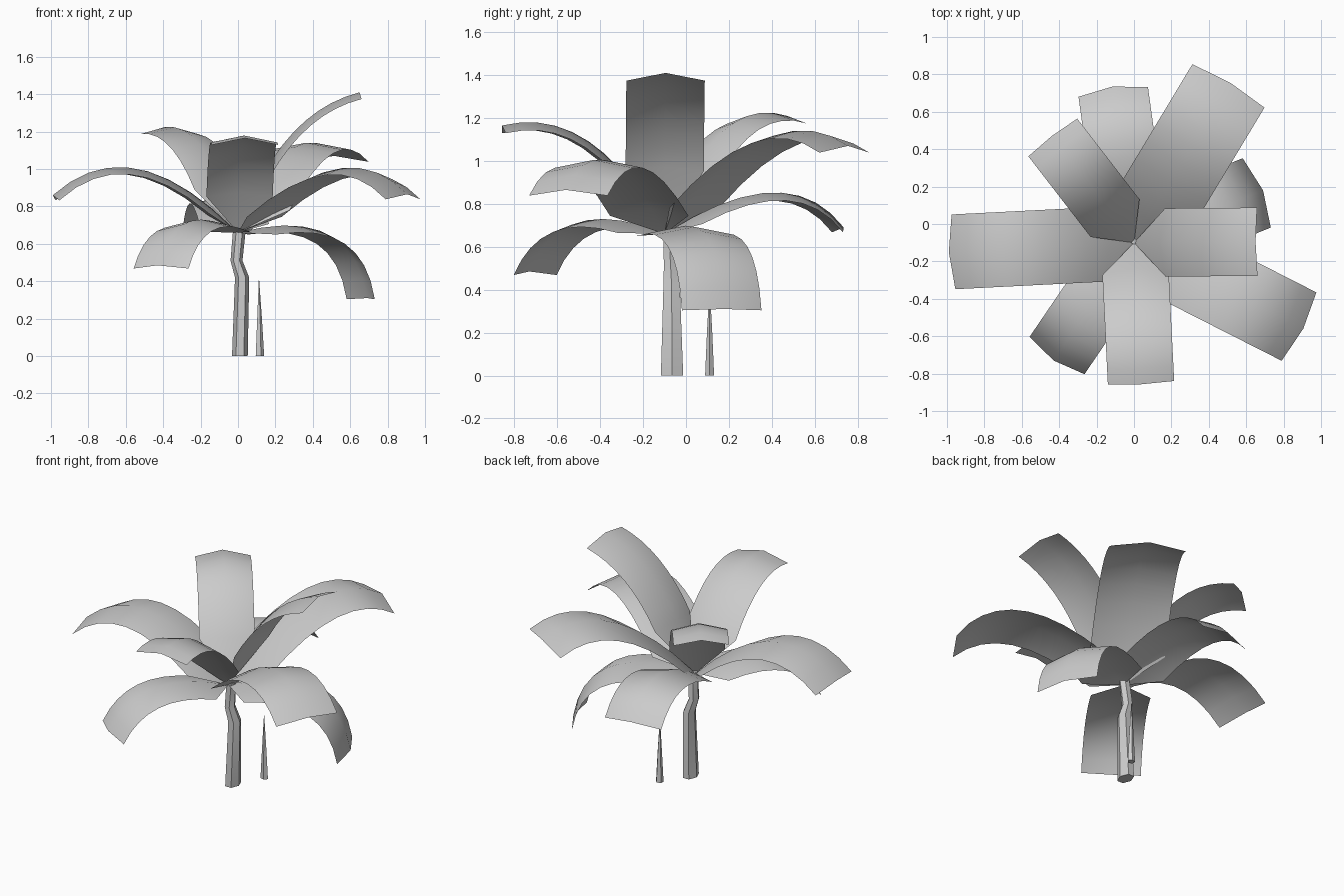
import bpy, math
from mathutils import Vector

if "Cube" in bpy.data.objects:
    bpy.data.objects.remove(bpy.data.objects["Cube"])

grey = bpy.data.materials.new("light_grey")
grey.diffuse_color = (0.6, 0.6, 0.6, 1)
grey.use_nodes = True
grey.node_tree.nodes["Principled BSDF"].inputs["Base Color"].default_value = grey.diffuse_color


def make(name, verts, faces, angle):
    mesh = bpy.data.meshes.new(name)
    mesh.from_pydata(verts, [], faces)
    mesh.materials.append(grey)
    mesh.update()
    ob = bpy.data.objects.new(name, mesh)
    bpy.context.collection.objects.link(ob)
    bpy.ops.object.select_all(action='DESELECT')
    ob.select_set(True)
    bpy.context.view_layer.objects.active = ob
    bpy.ops.object.shade_smooth_by_angle(angle=math.radians(angle))
    return ob


def tube(name, rings, sides, angle):
    """Loft of elliptical rings (cx, cy, z, rx, ry)."""
    verts = []
    for cx, cy, z, rx, ry in rings:
        for i in range(sides):
            a = math.tau * i / sides
            verts.append((cx + rx * math.cos(a), cy + ry * math.sin(a), z))
    faces = [(k * sides + i, k * sides + (i + 1) % sides,
              (k + 1) * sides + (i + 1) % sides, (k + 1) * sides + i)
             for k in range(len(rings) - 1) for i in range(sides)]
    faces.append(tuple(reversed(range(sides))))
    n = len(verts)
    faces.append(tuple(range(n - sides, n)))
    return make(name, verts, faces, angle)


ROOT = Vector((0, -0.1, 0.66))
START = 0.135    # distance from the stem where the blade reaches full width
FOLD = 0.037     # drop of the blade edges below the midrib
SEGS = 8


def leaf(name, tip_x, tip_y, tip_z, ctrl_r, ctrl_z, width):
    """Arched blade with a folded midrib and a pointed root."""
    out = Vector((tip_x - ROOT.x, tip_y - ROOT.y, 0))
    reach = out.length
    out.normalize()
    up = Vector((0, 0, 1))
    side = up.cross(out)
    a, b = reach - 2 * ctrl_r, 2 * ctrl_r
    t0 = 2 * START / (b + math.sqrt(b * b + 4 * a * START))
    verts, faces = [tuple(ROOT)], []
    for i in range(SEGS + 1):
        t = t0 + (1 - t0) * i / SEGS
        r = 2 * t * (1 - t) * ctrl_r + t * t * reach
        z = (1 - t) ** 2 * ROOT.z + 2 * t * (1 - t) * ctrl_z + t * t * tip_z
        dr = (1 - t) * ctrl_r + t * (reach - ctrl_r)
        dz = (1 - t) * (ctrl_z - ROOT.z) + t * (tip_z - ctrl_z)
        normal = (up * dr - out * dz).normalized()
        mid = Vector((ROOT.x, ROOT.y, z)) + out * r
        for s in (-1, 0, 1):
            verts.append(tuple(mid + side * s * width / 2 - normal * FOLD * abs(s)))
    faces += [(0, 1, 2), (0, 2, 3)]
    for i in range(SEGS):
        for j in (1, 2):
            p = 3 * i + j
            faces.append((p, p + 3, p + 4, p + 1))
    return make(name, verts, faces, 40)


# Leaves: tip x, y, z, arch control (distance, height), width
leaf("leaf_left", -0.99, -0.15, 0.86, 0.57, 1.24, 0.40)
leaf("leaf_back_left", -0.44, 0.47, 1.21, 0.30, 1.32, 0.33)
leaf("leaf_back", -0.115, 0.735, 0.69, 0.58, 1.03, 0.375)
leaf("leaf_back_right", 0.515, 0.755, 1.07, 0.58, 1.33, 0.45)
leaf("leaf_right_drooping", 0.69, 0.18, 0.31, 0.66, 0.82, 0.40)
leaf("leaf_right_upright", 0.65, -0.095, 1.41, 0.215, 1.30, 0.365)
leaf("leaf_front_right", 0.905, -0.56, 0.865, 0.63, 1.23, 0.41)
leaf("leaf_front", 0.038, -0.857, 1.165, 0.33, 1.27, 0.355)
leaf("leaf_front_left", -0.43, -0.73, 0.485, 0.57, 0.86, 0.355)

# Kinked trunk
tube("trunk", [(0.010, -0.065, 0.0, 0.042, 0.060),
               (0.022, -0.067, 0.42, 0.038, 0.044),
               (-0.008, -0.072, 0.51, 0.032, 0.036),
               (0.008, -0.080, 0.68, 0.034, 0.030)], 6, 40)

# Small pointed sprout beside the trunk
tube("sprout", [(0.115, 0.11, 0.0, 0.025, 0.022),
                (0.114, 0.11, 0.2, 0.014, 0.013),
                (0.112, 0.11, 0.41, 0.001, 0.001)], 5, 40)
